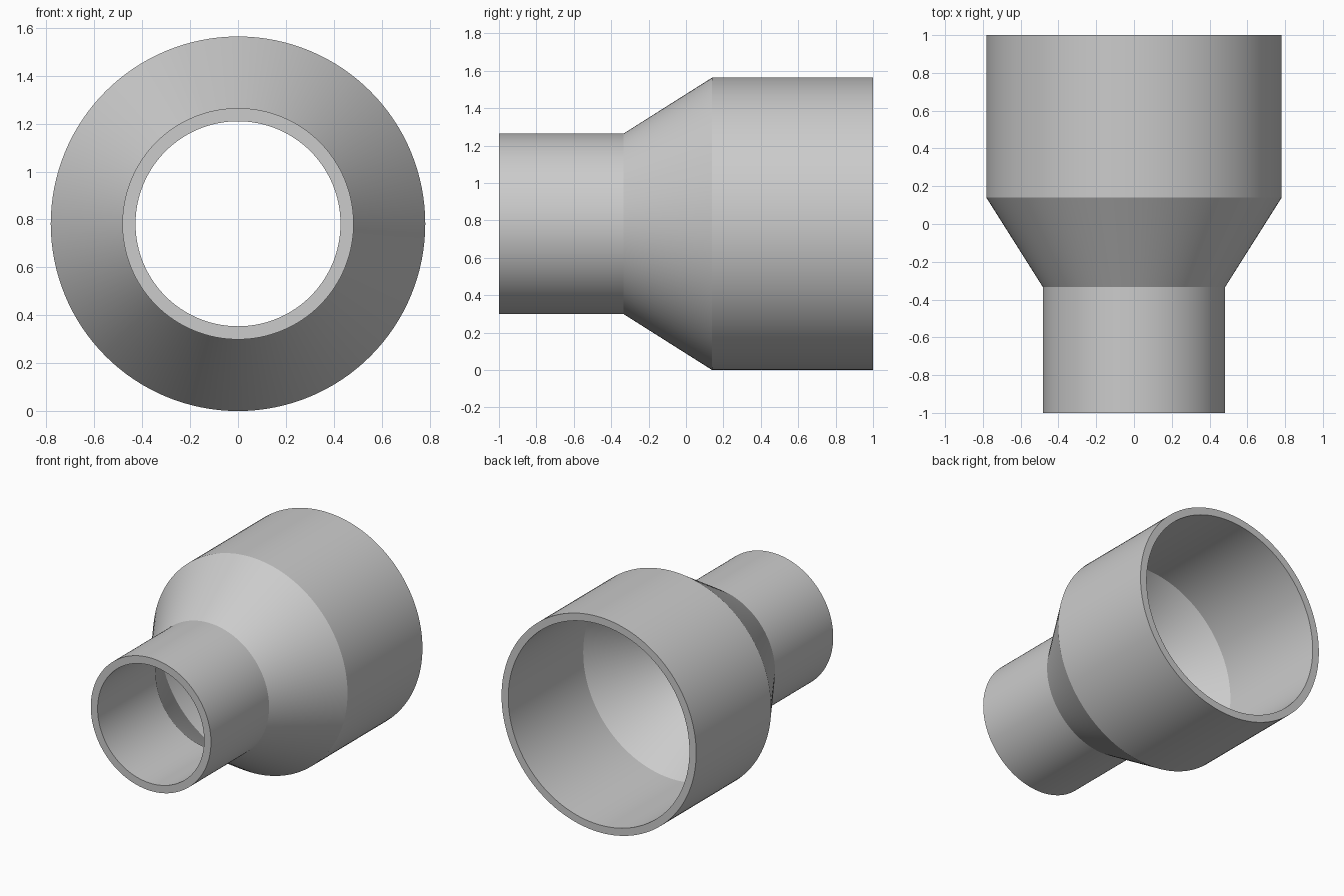
import bpy, bmesh, math
from mathutils import Matrix

if "Cube" in bpy.data.objects:
    bpy.data.objects.remove(bpy.data.objects["Cube"])

SEGMENTS = 128
CENTRE_Z = 0.782

# Closed wall section as (radius, y): outside from front to back, then the bore
outer = [(0.483, -1.0), (0.483, -0.333), (0.782, 0.14), (0.782, 1.0)]
inner = [(0.728, 1.0), (0.728, 0.14), (0.428, -0.333), (0.428, -1.0)]
profile = outer + inner

# Revolve the section around the pipe axis
bm = bmesh.new()
rings = []
for i in range(SEGMENTS):
    turn = Matrix.Rotation(2 * math.pi * i / SEGMENTS, 4, 'Y')
    ring = [bm.verts.new((r, y, 0)) for r, y in profile]
    bmesh.ops.transform(bm, matrix=Matrix.Translation((0, 0, CENTRE_Z)) @ turn, verts=ring)
    rings.append(ring)
n = len(profile)
for i in range(SEGMENTS):
    a, b = rings[i], rings[(i + 1) % SEGMENTS]
    for j in range(n):
        k = (j + 1) % n
        bm.faces.new((a[j], a[k], b[k], b[j]))
bmesh.ops.recalc_face_normals(bm, faces=bm.faces)

mesh = bpy.data.meshes.new("pipe_reducer")
bm.to_mesh(mesh)
bm.free()
reducer = bpy.data.objects.new("pipe_reducer", mesh)
bpy.context.collection.objects.link(reducer)

# Smooth round walls, crisp shoulders and rims
bpy.context.view_layer.objects.active = reducer
reducer.select_set(True)
bpy.ops.object.shade_smooth_by_angle(angle=math.radians(20))
